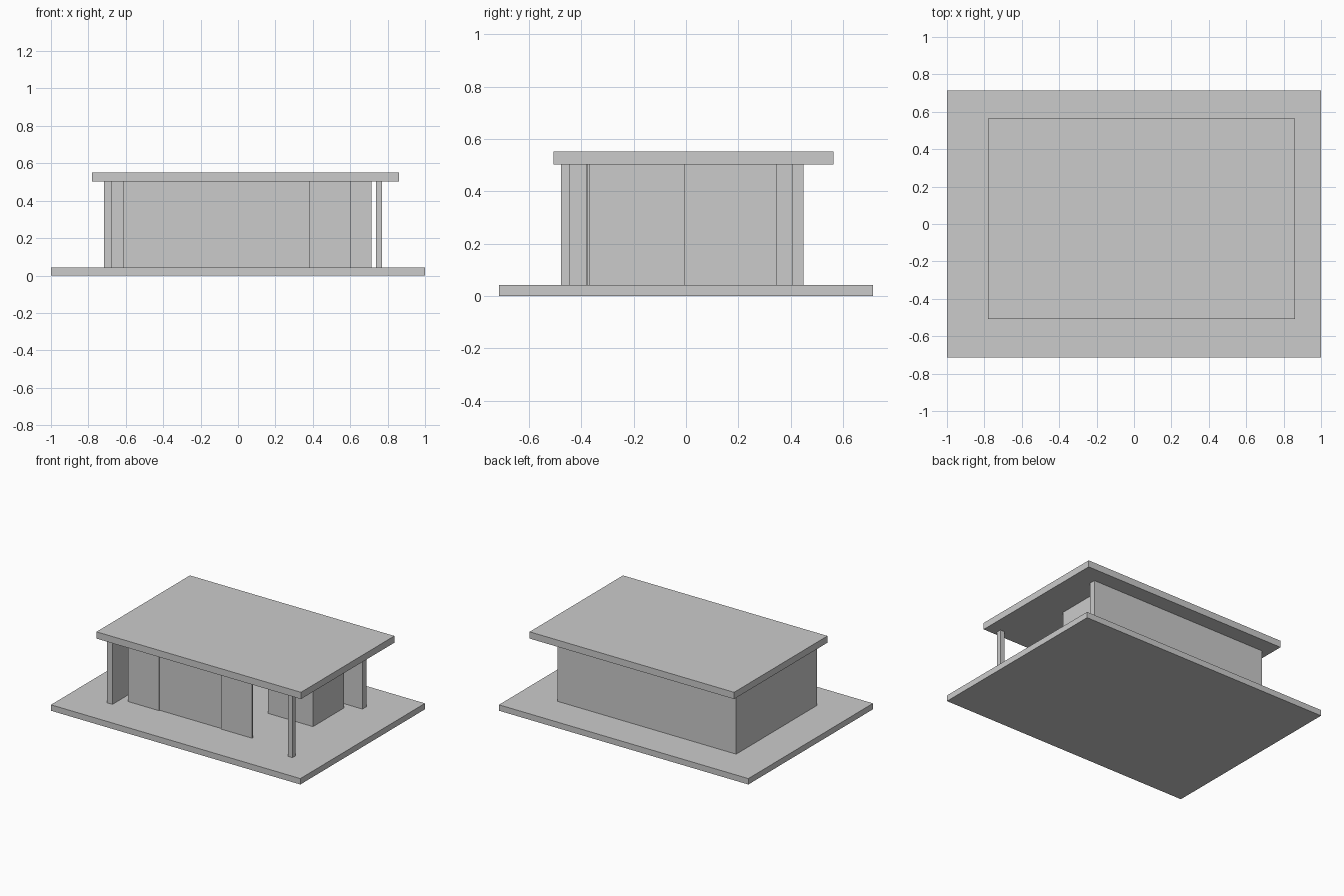
import bpy
import bmesh
from mathutils import Vector

if "Cube" in bpy.data.objects:
    bpy.data.objects.remove(bpy.data.objects["Cube"])

# single colour for the whole model
grey = bpy.data.materials.new("light_grey")
grey.diffuse_color = (0.6, 0.6, 0.6, 1)
grey.use_nodes = True
grey.node_tree.nodes["Principled BSDF"].inputs["Base Color"].default_value = grey.diffuse_color

FLOOR, CEILING = 0.043, 0.503


def box(name, x, y, z=(FLOOR, CEILING)):
    """Axis-aligned block spanning the given x, y and z ranges."""
    bm = bmesh.new()
    bmesh.ops.create_cube(bm, size=1)
    lo, hi = (Vector(c) for c in zip(x, y, z))
    for v in bm.verts:
        v.co = (lo + hi) / 2 + v.co * (hi - lo)
    mesh = bpy.data.meshes.new(name)
    bm.to_mesh(mesh)
    bm.free()
    mesh.materials.append(grey)
    obj = bpy.data.objects.new(name, mesh)
    bpy.context.collection.objects.link(obj)
    return obj


# plinth and offset flat roof
box("base_slab", (-1, 1), (-0.714, 0.714), (0, FLOOR))
box("roof_slab", (-0.78, 0.86), (-0.507, 0.563), (CEILING, 0.552))

# L-shaped outer walls
box("left_wall", (-0.717, -0.673), (-0.477, 0.449))
box("back_wall", (-0.673, 0.715), (0.405, 0.449))

# free-standing front corner column
box("front_column", (0.737, 0.771), (-0.477, -0.443))

# enclosed core room
box("core_room", (0.245, 0.605), (-0.005, 0.348))

# sliding door panels, the middle pair on the inner track
x0, width = -0.615, 0.249
for i in range(4):
    y = -0.374 if i in (1, 2) else -0.382
    box(f"door_panel_{i + 1}", (x0 + i * width, x0 + (i + 1) * width), (y, y + 0.007))
